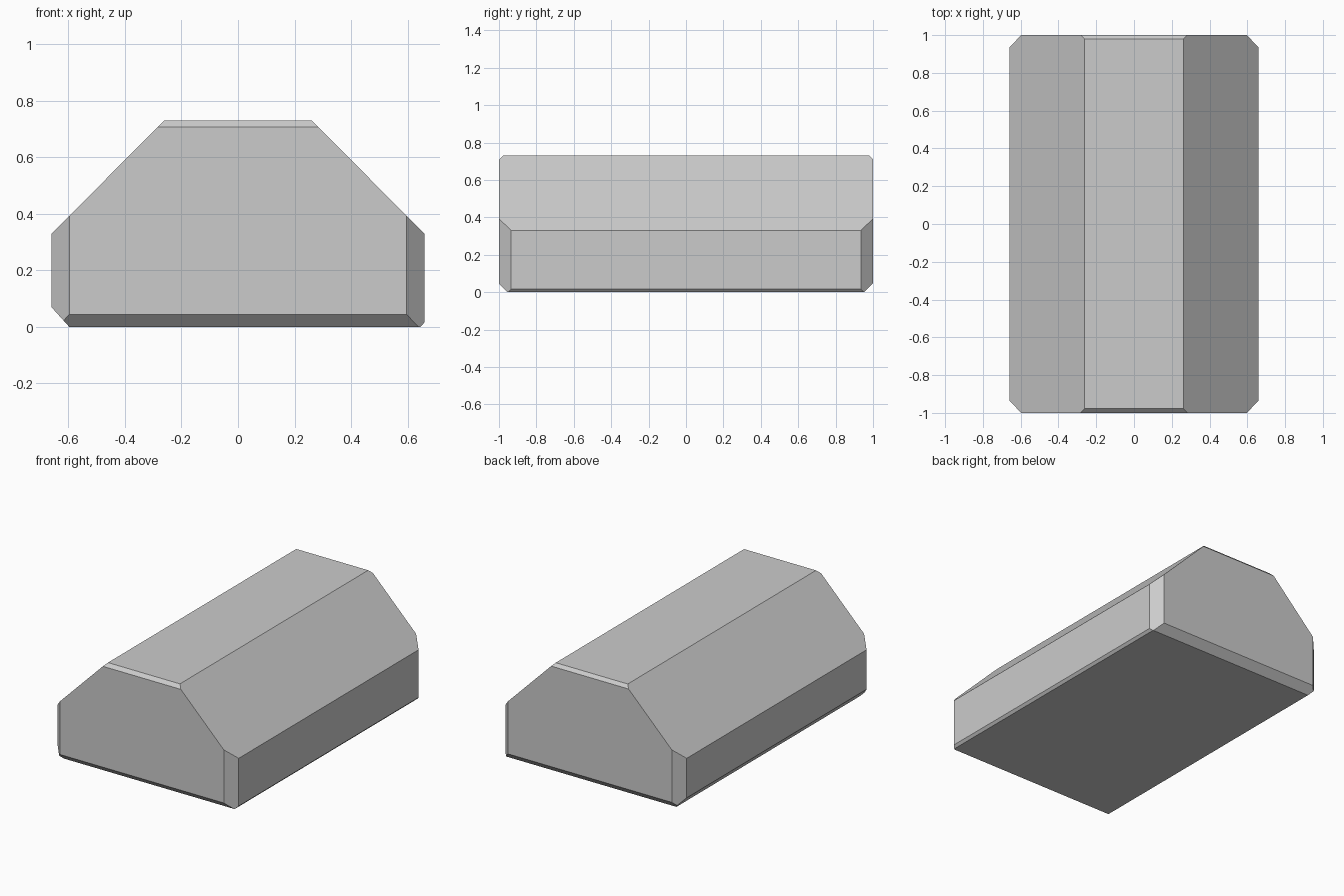
import bpy, bmesh
from mathutils import Vector

if "Cube" in bpy.data.objects:
    bpy.data.objects.remove(bpy.data.objects["Cube"])

# Cross-section (x, z), extruded along y
profile = [(-0.597, 0), (0.645, 0), (0.66, 0.016), (0.66, 0.33),
           (0.262, 0.73), (-0.262, 0.73), (-0.66, 0.33), (-0.66, 0.07)]
bm = bmesh.new()
face = bm.faces.new([bm.verts.new((x, -1, z)) for x, z in profile])
ext = bmesh.ops.extrude_face_region(bm, geom=[face])
bmesh.ops.translate(bm, vec=(0, 2, 0),
                    verts=[g for g in ext["geom"] if isinstance(g, bmesh.types.BMVert)])
bmesh.ops.recalc_face_normals(bm, faces=bm.faces)


def slice_off(point, normal):
    """Cut away everything outside a plane and cap the cut."""
    cut = bmesh.ops.bisect_plane(bm, geom=bm.verts[:] + bm.edges[:] + bm.faces[:],
                                 plane_co=Vector(point), plane_no=Vector(normal),
                                 dist=1e-6, clear_outer=True)
    edges = [g for g in cut["geom_cut"] if isinstance(g, bmesh.types.BMEdge)]
    bmesh.ops.contextual_create(bm, geom=edges)


for s, top, low in ((-1, 0.022, 0.044), (1, 0.02, 0.048)):
    # Upright corner chamfers
    for sx in (-1, 1):
        slice_off((sx * 0.66, s * 0.935, 0), (sx * 0.065, s * 0.063, 0))
    # Top and bottom chamfers of each end
    slice_off((0, s, 0.73 - top), (0, s, 1))
    slice_off((0, s, low), (0, s, -1))

bmesh.ops.recalc_face_normals(bm, faces=bm.faces)
mesh = bpy.data.meshes.new("chamfered_block")
bm.to_mesh(mesh)
bm.free()
bpy.context.collection.objects.link(bpy.data.objects.new("chamfered_block", mesh))
